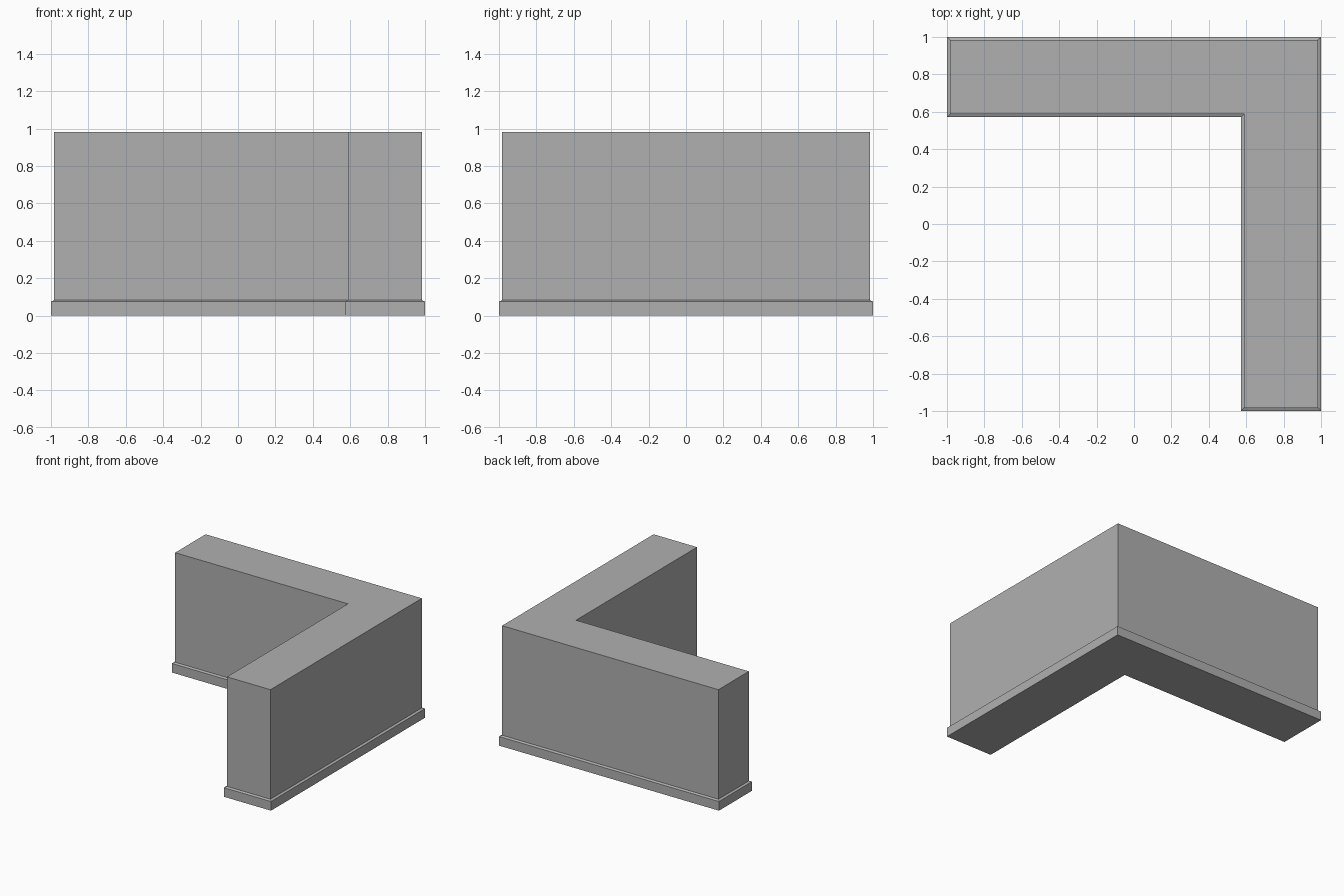
import bpy
import bmesh

cube = bpy.data.objects.get("Cube")
if cube:
    bpy.data.objects.remove(cube, do_unlink=True)

# Single plain stone colour
stone = bpy.data.materials.new("grey stone")
stone.use_nodes = True
COLOUR = (0.434, 0.434, 0.434, 1)
stone.diffuse_color = COLOUR
stone.node_tree.nodes["Principled BSDF"].inputs["Base Color"].default_value = COLOUR


def corner_outline(outer, inner):
    """L-shaped plan with its corner at the back left."""
    return [(-outer, outer), (-outer, inner), (inner, inner),
            (inner, -outer), (outer, -outer), (outer, outer)]


def loft_corner(name, rings):
    """Stack L-shaped rings of (outer, inner, height) and cap both ends."""
    bm = bmesh.new()
    loops = [[bm.verts.new((x, y, z)) for x, y in corner_outline(outer, inner)]
             for outer, inner, z in rings]
    for low, high in zip(loops, loops[1:]):
        for i in range(len(low)):
            j = (i + 1) % len(low)
            bm.faces.new((low[i], low[j], high[j], high[i]))
    bm.faces.new(loops[0][::-1])
    bm.faces.new(loops[-1])
    bmesh.ops.recalc_face_normals(bm, faces=bm.faces)
    mesh = bpy.data.meshes.new(name)
    bm.to_mesh(mesh)
    bm.free()
    mesh.materials.append(stone)
    obj = bpy.data.objects.new(name, mesh)
    bpy.context.collection.objects.link(obj)
    return obj


# Skirting with a sloped top edge, and the wall rising from it
loft_corner("corner_wall_with_skirting", [
    (1.0, 0.571, 0.0),
    (1.0, 0.571, 0.075),
    (0.983, 0.588, 0.083),
    (0.983, 0.588, 0.983),
])
